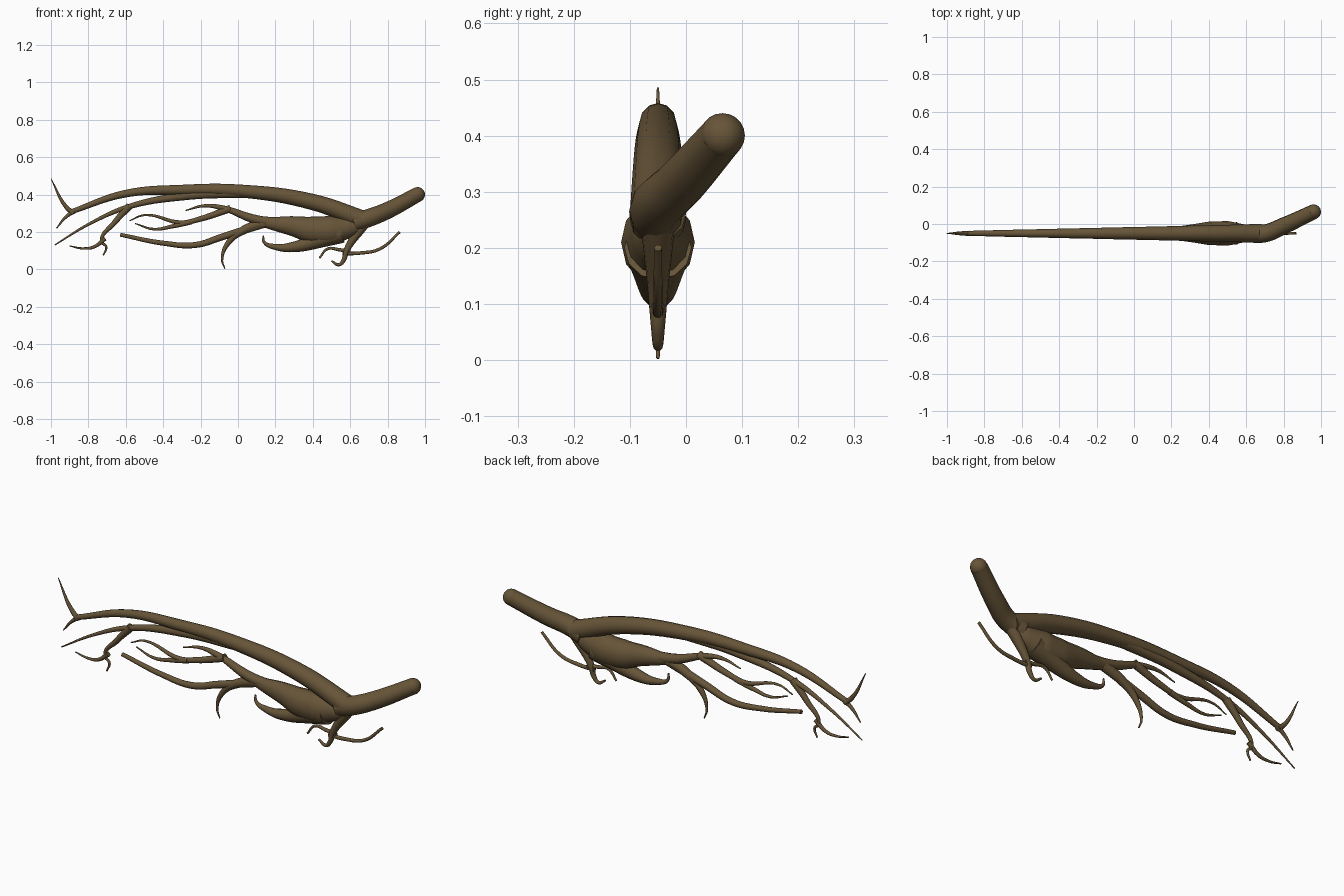
import bpy
from math import sin, pi
from mathutils import Vector

cube = bpy.data.objects.get("Cube")
if cube:
    bpy.data.objects.remove(cube, do_unlink=True)

bark = bpy.data.materials.new("brown_bark")
bark.use_nodes = True
colour = (0.135, 0.09, 0.04, 1)
bark.diffuse_color = colour
bark.node_tree.nodes["Principled BSDF"].inputs["Base Color"].default_value = colour

# Nearly all the wood grows in one upright plane
PLANE_Y = -0.05


def limb(name, *path, start_radius, tip_radius, swelling=0, flatness=1):
    """Smooth tube through (x, z) or (x, z, y offset) points, tapering evenly along its length."""
    knots = [Vector((point[0], point[2] if len(point) > 2 else 0, point[1])) for point in path]
    travelled = [0]
    for before, after in zip(knots, knots[1:]):
        travelled.append(travelled[-1] + (after - before).length)

    curve = bpy.data.curves.new(name, "CURVE")
    curve.dimensions = "3D"
    curve.bevel_depth = 1
    curve.bevel_resolution = 4
    curve.resolution_u = 8
    curve.use_fill_caps = True
    curve.materials.append(bark)
    spline = curve.splines.new("BEZIER")
    spline.bezier_points.add(len(knots) - 1)
    for bezier, knot, distance in zip(spline.bezier_points, knots, travelled):
        along = distance / travelled[-1]
        bezier.co = knot
        bezier.handle_left_type = bezier.handle_right_type = "AUTO"
        bezier.radius = start_radius + (tip_radius - start_radius) * along
        bezier.radius += swelling * sin(pi * along ** 0.6) ** 2

    obj = bpy.data.objects.new(name, curve)
    bpy.context.collection.objects.link(obj)
    obj.location.y = PLANE_Y
    obj.scale.y = flatness
    bpy.ops.object.select_all(action="DESELECT")
    obj.select_set(True)
    bpy.context.view_layer.objects.active = obj
    bpy.ops.object.convert(target="MESH")
    bpy.ops.object.shade_smooth_by_angle(angle=1)


# Stem, bending backwards to a rounded end
stem_end = (0.96, 0.4, 0.115)
limb("stem", (0.62, 0.25), (0.7, 0.275), (0.8, 0.315, 0.04), stem_end,
     start_radius=0.05, tip_radius=0.04)
bpy.ops.mesh.primitive_uv_sphere_add(segments=16, ring_count=10, radius=0.04,
                                     location=(stem_end[0], PLANE_Y + stem_end[2], stem_end[1]))
knob = bpy.context.object
knob.name = "stem_end"
knob.data.materials.append(bark)
bpy.ops.object.shade_smooth_by_angle(angle=1)

# Long arching upper limbs and their end forks
limb("upper_limb", (0.68, 0.26), (0.4, 0.36), (0, 0.42), (-0.3, 0.425), (-0.6, 0.405), (-0.9, 0.305),
     start_radius=0.05, tip_radius=0.013)
limb("upper_tip_spike", (-0.88, 0.3), (-0.92, 0.335), (-1, 0.485),
     start_radius=0.014, tip_radius=0.002)
limb("upper_tip_lower", (-0.87, 0.315), (-0.92, 0.28), (-0.97, 0.22),
     start_radius=0.013, tip_radius=0.003)
limb("second_limb", (0.1, 0.41), (-0.3, 0.39), (-0.6, 0.33), (-0.8, 0.24), (-0.98, 0.13),
     start_radius=0.026, tip_radius=0.003, swelling=0.004)
limb("hanging_twig", (-0.58, 0.34), (-0.66, 0.25), (-0.73, 0.15), (-0.705, 0.12), (-0.72, 0.075),
     start_radius=0.02, tip_radius=0.004)
limb("hanging_twig_fork", (-0.71, 0.165), (-0.77, 0.12), (-0.83, 0.112), (-0.9, 0.125),
     start_radius=0.012, tip_radius=0.003)

# Swollen lower body with its hooked prong
limb("lower_body", (0.65, 0.235), (0.6, 0.225), (0.5, 0.21), (0.4, 0.21), (0.3, 0.23), (0.13, 0.255),
     (0.05, 0.28), start_radius=0.035, tip_radius=0.02, swelling=0.048, flatness=0.85)
limb("body_hook", (0.55, 0.2), (0.45, 0.165), (0.3, 0.12), (0.2, 0.12), (0.14, 0.145), (0.135, 0.18),
     start_radius=0.06, tip_radius=0.004)

# Branches growing from the body
limb("middle_branch", (0.2, 0.25), (0.1, 0.265), (-0.09, 0.33), (-0.18, 0.34), (-0.28, 0.315),
     start_radius=0.027, tip_radius=0.003, swelling=0.003)
limb("middle_branch_fork", (-0.04, 0.325), (-0.2, 0.27), (-0.3, 0.25), (-0.5, 0.29), (-0.58, 0.26),
     start_radius=0.02, tip_radius=0.003)
limb("middle_branch_twig", (-0.25, 0.255), (-0.35, 0.23), (-0.45, 0.215), (-0.55, 0.245),
     start_radius=0.015, tip_radius=0.003)
limb("low_branch", (0.16, 0.25), (-0.08, 0.175), (-0.23, 0.13), (-0.4, 0.14), (-0.63, 0.185),
     start_radius=0.022, tip_radius=0.01)
limb("claw_branch", (0.14, 0.25), (0.04, 0.215), (-0.05, 0.145), (-0.085, 0.05), (-0.07, 0.003),
     start_radius=0.023, tip_radius=0.003, swelling=0.006)

# Fine twigs under the junction
limb("under_twig", (0.67, 0.24), (0.58, 0.1), (0.565, 0.05), (0.54, 0.025), (0.5, 0.045),
     start_radius=0.03, tip_radius=0.005)
limb("under_twig_right", (0.56, 0.085), (0.65, 0.087), (0.76, 0.11), (0.865, 0.2),
     start_radius=0.01, tip_radius=0.007)
limb("under_twig_left", (0.6, 0.095), (0.54, 0.105), (0.48, 0.11), (0.435, 0.06),
     start_radius=0.011, tip_radius=0.005)
